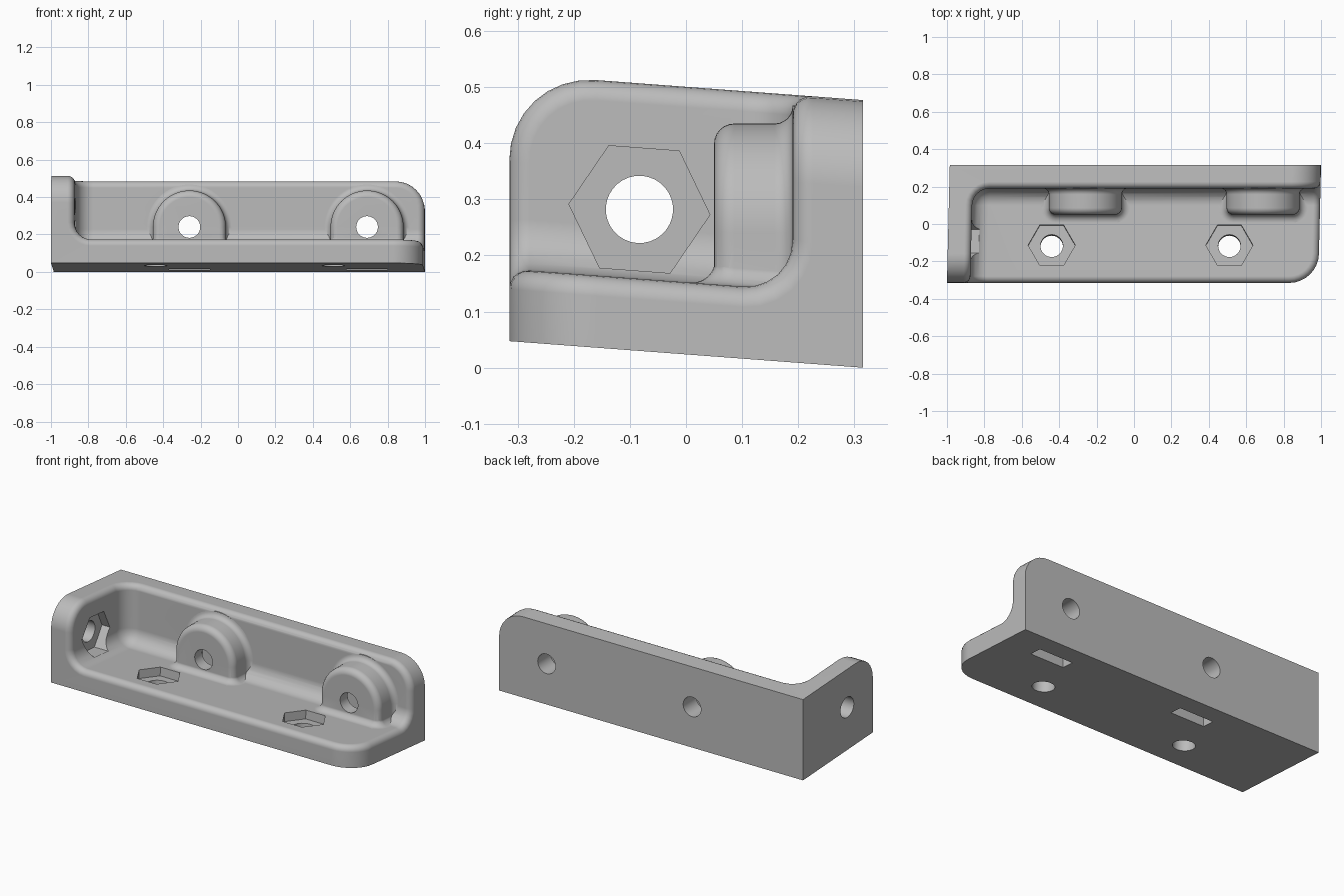
import bpy, bmesh
from math import sin, cos, pi
from mathutils import Matrix, Vector

cube = bpy.data.objects.get("Cube")
if cube:
    bpy.data.objects.remove(cube, do_unlink=True)

HALF_X, HALF_Y, BASE, TOP = 0.9925, 0.315, 0.0236, 0.5005
WALL_X, WALL_Y, FLOOR = -0.868, 0.19, 0.152
TILT, SKEW = 0.075, 0.024
BOSS_X, BOSS_Z, BOSS_R, BOSS_FRONT, ROUND = (-0.26, 0.69), 0.24, 0.195, 0.05, 0.036
QUARTER = [i * pi / 12 for i in range(7)]

grey = bpy.data.materials.new("light grey")
grey.use_nodes = True
grey.diffuse_color = (0.5, 0.5, 0.5, 1)
grey.node_tree.nodes["Principled BSDF"].inputs["Base Color"].default_value = grey.diffuse_color


def add_object(name, bm):
    bmesh.ops.recalc_face_normals(bm, faces=bm.faces)
    mesh = bpy.data.meshes.new(name)
    bm.to_mesh(mesh)
    bm.free()
    mesh.materials.append(grey)
    obj = bpy.data.objects.new(name, mesh)
    bpy.context.collection.objects.link(obj)
    return obj


def loft(name, rings):
    """Closed solid through a stack of matching rings."""
    bm = bmesh.new()
    loops = [[bm.verts.new(p) for p in ring] for ring in rings]
    for a, b in zip(loops, loops[1:]):
        for i in range(len(a)):
            j = (i + 1) % len(a)
            bm.faces.new((a[i], a[j], b[j], b[i]))
    bm.faces.new(loops[0])
    bm.faces.new(loops[-1])
    return add_object(name, bm)


def prism(name, sides, radius, start, end, matrix):
    turn = [2 * pi * i / sides for i in range(sides)]
    return loft(name, [[matrix @ Vector((radius * cos(a), radius * sin(a), z)) for a in turn]
                       for z in (start, end)])


def rounded_box(name, low, high, radius, segments, picks):
    """Box with the edges chosen by picks rounded."""
    bm = bmesh.new()
    bmesh.ops.create_cube(bm, size=1)
    for v in bm.verts:
        v.co = [low[i] if v.co[i] < 0 else high[i] for i in range(3)]
    edges = [e for e in bm.edges
             if any(all(abs(v.co[i] - p) < 1e-5 for v in e.verts for i, p in pick) for pick in picks)]
    bmesh.ops.bevel(bm, geom=edges, offset=radius, segments=segments, profile=0.5, affect='EDGES')
    return add_object(name, bm)


def combine(target, tool, operation):
    mod = target.modifiers.new(operation, 'BOOLEAN')
    mod.operation, mod.object, mod.solver = operation, tool, 'EXACT'
    bpy.context.view_layer.objects.active = target
    bpy.ops.object.modifier_apply(modifier=mod.name)
    bpy.data.objects.remove(tool, do_unlink=True)


# Three-walled body: block with rounded corners minus a filleted cavity
body = rounded_box("corner_bracket", (-HALF_X, -HALF_Y, BASE), (HALF_X, HALF_Y, TOP), 0.155, 8,
                   [((1, -HALF_Y), (2, TOP)), ((0, HALF_X), (2, TOP)), ((0, HALF_X), (1, -HALF_Y))])
cavity = rounded_box("cavity", (WALL_X, -1, FLOOR), (2, WALL_Y, 1), 0.09, 6,
                     [((0, WALL_X), (1, WALL_Y)), ((0, WALL_X), (2, FLOOR)), ((1, WALL_Y), (2, FLOOR))])
combine(body, cavity, 'DIFFERENCE')

# Round the rim, then lean the floor and the end wall
bm = bmesh.new()
bm.from_mesh(body.data)
bmesh.ops.remove_doubles(bm, verts=bm.verts, dist=1e-5)
outer = ((0, -HALF_X), (1, HALF_Y), (2, BASE))
rim = [e for e in bm.edges if e.calc_face_angle(0) > 0.7
       and not any(all(abs(v.co[i] - p) < 1e-4 for v in e.verts) for i, p in outer)]
bmesh.ops.bevel(bm, geom=rim, offset=ROUND, segments=5, profile=0.5, affect='EDGES')
for v in bm.verts:
    v.co.x += SKEW * v.co.y
    v.co.z -= TILT * v.co.y
bm.to_mesh(body.data)
bm.free()


# Arched screw bosses with a flared foot
def arch(x, y, off):
    r = BOSS_R + off
    curve = [(x + r * cos(pi * i / 32), y, BOSS_Z + r * sin(pi * i / 32)) for i in range(33)]
    return [(x + r, y, 0.1)] + curve + [(x - r, y, 0.1)]


def foot(x, z, off):
    r = ROUND + off
    ring = [(x + BOSS_R + off, 0.25), (x - BOSS_R - off, 0.25)]
    for side, angles in ((-1, QUARTER), (1, QUARTER[::-1])):
        ring += [(x + side * (BOSS_R - ROUND + r * cos(a)), BOSS_FRONT + ROUND - r * sin(a))
                 for a in angles]
    return [(px, py, z - TILT * py) for px, py in ring]


flare, spread = 0.032, 0.045
for x in BOSS_X:
    rings = [arch(x, WALL_Y + 0.02, flare)]
    rings += [arch(x, WALL_Y - flare * (1 - cos(a)), flare * (1 - sin(a))) for a in QUARTER]
    rings += [arch(x, BOSS_FRONT + ROUND * (1 - sin(a)), -ROUND * (1 - cos(a))) for a in QUARTER]
    combine(body, loft("boss", rings), 'UNION')
    rings = [foot(x, 0.12, spread)]
    rings += [foot(x, FLOOR + spread * (1 - cos(a)), spread * (1 - sin(a)) - 0.002) for a in QUARTER]
    combine(body, loft("boss_foot", rings), 'UNION')

# Screw holes and nut slots through the bosses
for x in BOSS_X:
    place = Matrix.Translation((x, 0, BOSS_Z)) @ Matrix.Rotation(-pi / 2, 4, 'X')
    combine(body, prism("boss_hole", 32, 0.058, -0.1, 0.5, place), 'DIFFERENCE')
    outline = ((-0.11, -0.1), (0.11, -0.1), (0.11, 0.303), (0, 0.367), (-0.11, 0.303))
    slot = loft("nut_slot", [[(x + px, y, pz) for px, pz in outline] for y in (0.12, 0.195)])
    combine(body, slot, 'DIFFERENCE')

# Holes with hexagonal recesses in the floor and the end wall
lean = Matrix.Rotation(-TILT, 4, 'X')
along_x = Matrix(((0, 0, 1, 0), (1, 0, 0, 0), (0, 1, 0, 0), (0, 0, 0, 1)))
places = [Matrix.Translation((x, -0.113, 0.16)) @ lean for x in (-0.44, 0.51)]
places.append(Matrix.Translation((WALL_X, -0.083, 0.282)) @ lean @ along_x)
for place in places:
    combine(body, prism("hex_recess", 6, 0.126, -0.05, 0.15, place), 'DIFFERENCE')
    combine(body, prism("screw_hole", 32, 0.06, -0.3, 0.1, place), 'DIFFERENCE')

# Smooth fillets, crisp edges
body.select_set(True)
bpy.context.view_layer.objects.active = body
bpy.ops.object.shade_smooth_by_angle(angle=0.55)
normals = body.modifiers.new("even_normals", 'WEIGHTED_NORMAL')
normals.keep_sharp = True
